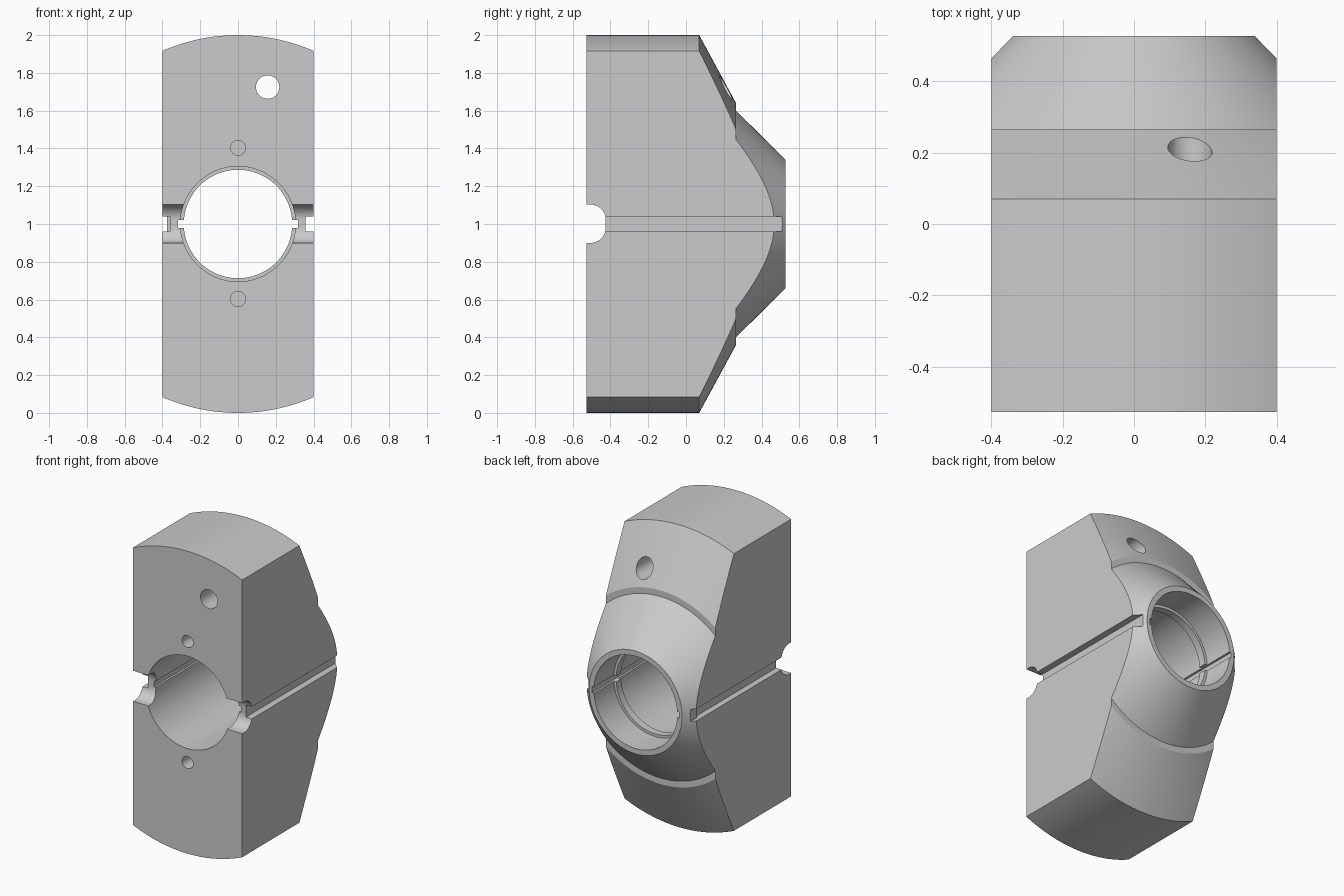
import bpy
import bmesh
import math

if "Cube" in bpy.data.objects:
    bpy.data.objects.remove(bpy.data.objects["Cube"], do_unlink=True)

grey = bpy.data.materials.new("light grey")
grey.use_nodes = True
COLOUR = (0.6, 0.6, 0.6, 1)
grey.diffuse_color = COLOUR
grey.node_tree.nodes["Principled BSDF"].inputs["Base Color"].default_value = COLOUR

BACK = 0.527
FRONT = -BACK


def add_object(name, bm):
    bmesh.ops.recalc_face_normals(bm, faces=bm.faces)
    mesh = bpy.data.meshes.new(name)
    bm.to_mesh(mesh)
    bm.free()
    mesh.materials.append(grey)
    obj = bpy.data.objects.new(name, mesh)
    bpy.context.collection.objects.link(obj)
    return obj


def turned(name, profile, x=0, z=1, sides=96):
    """Closed solid turned about the y direction from (y, radius) pairs."""
    bm = bmesh.new()
    rings = []
    for y, r in profile:
        angles = [math.tau * i / sides for i in range(sides)]
        rings.append([bm.verts.new((x + r * math.cos(a), y, z + r * math.sin(a))) for a in angles])
    for a, b in zip(rings, rings[1:]):
        for i in range(sides):
            j = (i + 1) % sides
            bm.faces.new((a[i], a[j], b[j], b[i]))
    bm.faces.new(rings[0])
    bm.faces.new(rings[-1])
    return add_object(name, bm)


def box(name, low, high):
    bm = bmesh.new()
    bmesh.ops.create_cube(bm, size=1)
    for v in bm.verts:
        v.co = [lo if c < 0 else hi for c, lo, hi in zip(v.co, low, high)]
    return add_object(name, bm)


def apply_boolean(target, tool, operation):
    mod = target.modifiers.new(operation.title(), "BOOLEAN")
    mod.operation = operation
    mod.solver = "EXACT"
    mod.object = tool
    bpy.context.view_layer.objects.active = target
    bpy.ops.object.modifier_apply(modifier=mod.name)
    bpy.data.objects.remove(tool, do_unlink=True)


# Turned body with two cones and a small step, trimmed flat on both sides
body = turned("clamp_body", [(FRONT, 1), (0.07, 1), (0.265, 0.64), (0.265, 0.6), (BACK, 0.34)], sides=192)
apply_boolean(body, box("side_trim", (-0.4, -1, -1), (0.4, 1, 3)), "INTERSECT")

# Central bore with an inner retaining lip
bore = turned("bore_cutter", [(-0.7, 0.305), (0.27, 0.305), (0.27, 0.287),
                              (0.32, 0.287), (0.32, 0.305), (0.7, 0.305)])
apply_boolean(body, bore, "DIFFERENCE")

# Keyway across the bore
apply_boolean(body, box("keyway_cutter", (-0.318, -0.7, 0.98), (0.318, 0.7, 1.02)), "DIFFERENCE")

# Grooves along the outer sides; the right one gets shallower near the back
for low, high in (((0.357, -0.7, 0.96), (0.5, 0.7, 1.04)),
                  ((-0.5, -0.7, 0.96), (-0.375, 0.7, 1.04)),
                  ((-0.5, -0.7, 0.96), (-0.36, 0.42, 1.04))):
    apply_boolean(body, box("groove_cutter", low, high), "DIFFERENCE")

# Rounded channel across the front
channel = box("channel_cutter", (-0.6, -0.8, 0.9), (0.6, -0.425, 1.103))
bevel = channel.modifiers.new("Round", "BEVEL")
bevel.width = 0.08
bevel.segments = 10
bpy.context.view_layer.objects.active = channel
bpy.ops.object.modifier_apply(modifier=bevel.name)
apply_boolean(body, channel, "DIFFERENCE")

# Two blind pin holes and one through hole
for x, z, r, end in ((0, 1.403, 0.04, -0.3), (0, 0.603, 0.04, -0.3), (0.157, 1.725, 0.062, 0.7)):
    apply_boolean(body, turned("hole_cutter", [(-0.7, r), (end, r)], x, z, 32), "DIFFERENCE")

bpy.ops.object.select_all(action="DESELECT")
body.select_set(True)
bpy.context.view_layer.objects.active = body
bpy.ops.object.shade_smooth_by_angle(angle=math.radians(25))
